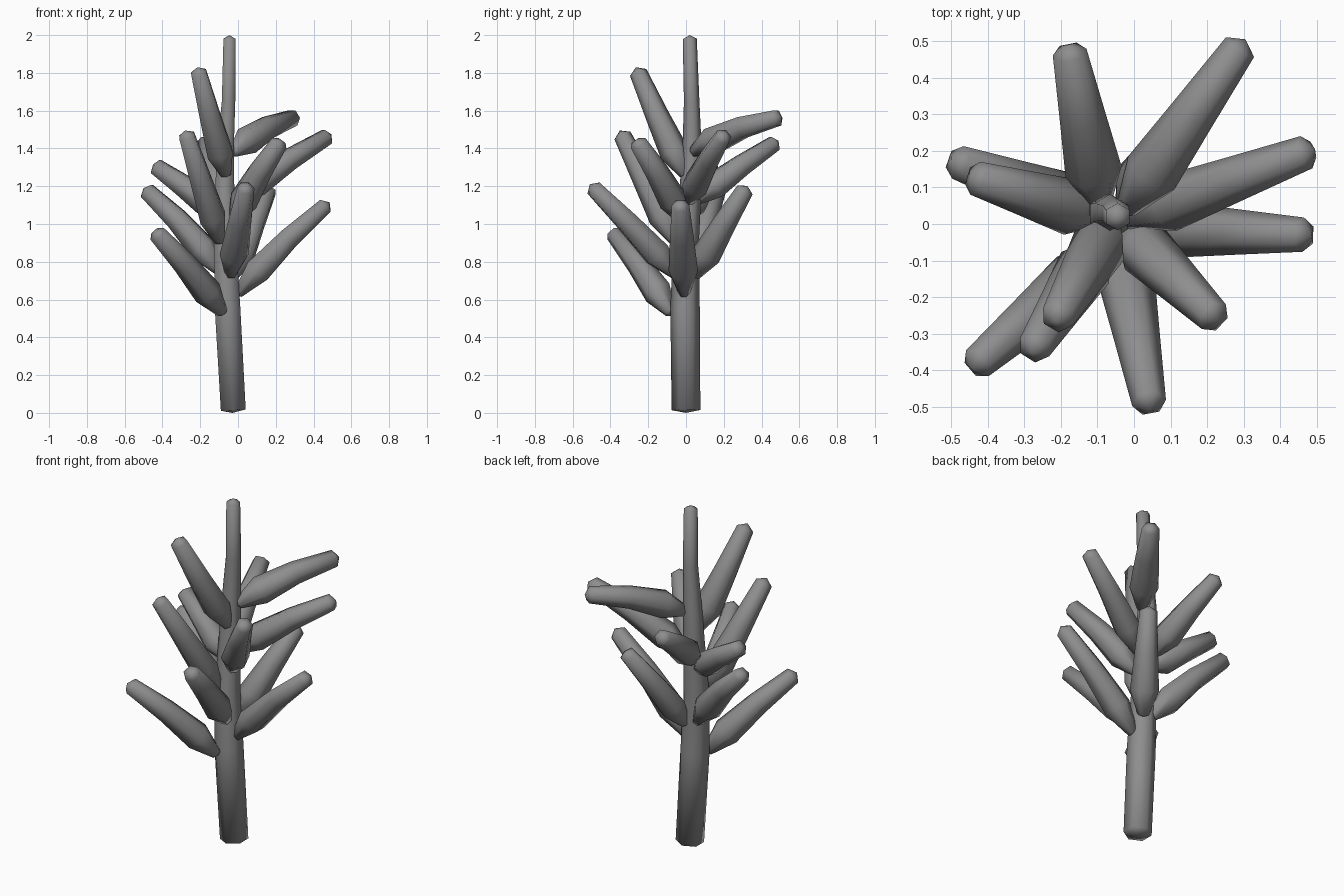
import bpy, bmesh, math
from mathutils import Vector

if "Cube" in bpy.data.objects:
    bpy.data.objects.remove(bpy.data.objects["Cube"])

SIDES = 6
grey = bpy.data.materials.new("dark_grey")
grey.diffuse_color = (0.27, 0.27, 0.27, 1)
grey.use_nodes = True
grey.node_tree.nodes["Principled BSDF"].inputs["Base Color"].default_value = grey.diffuse_color


def tube(name, path, start, end, turn=0.0):
    """Skin (centre, radius) rings into a tapered tube with pointed ends."""
    bm = bmesh.new()
    pts = [Vector(p) for p, r in path]
    rings = []
    for i, (p, r) in enumerate(path):
        t = (pts[min(i + 1, len(pts) - 1)] - pts[max(i - 1, 0)]).normalized()
        ref = Vector((0, 0, 1)) if abs(t.z) < 0.97 else Vector((0, 1, 0))
        u = t.cross(ref).normalized()
        v = u.cross(t)
        rings.append([bm.verts.new(pts[i] + r * (math.cos(a) * u + math.sin(a) * v))
                      for a in (turn + math.tau * k / SIDES for k in range(SIDES))])
    for a, b in zip(rings, rings[1:]):
        for k in range(SIDES):
            n = (k + 1) % SIDES
            bm.faces.new((a[k], a[n], b[n], b[k]))
    for ring, apex in ((rings[0][::-1], start), (rings[-1], end)):
        tip = bm.verts.new(apex)
        for k in range(SIDES):
            bm.faces.new((ring[k], ring[(k + 1) % SIDES], tip))
    bmesh.ops.recalc_face_normals(bm, faces=bm.faces)
    for f in bm.faces:
        f.smooth = True
    mesh = bpy.data.meshes.new(name)
    bm.to_mesh(mesh)
    bm.free()
    mesh.materials.append(grey)
    ob = bpy.data.objects.new(name, mesh)
    bpy.context.collection.objects.link(ob)


def leaf(name, root, tip, lift):
    """Thick leaf: narrow root, swollen belly, tapering to a blunt tip."""
    a, b = Vector(root), Vector(tip)
    path = []
    for f, r in ((.02, .03), (.23, .078), (.57, .063), (.955, .047)):
        p = a.lerp(b, f)
        p.z += lift * 4 * f * (1 - f)
        path.append((p, r))
    tube(name, path, a, b)


# Slightly bowed main stem, hexagon corners facing front and back
tube("trunk", [((-.025, 0, .015), .076), ((-.055, -.005, .55), .078),
               ((-.068, 0, .9), .068), ((-.07, .025, 1.2), .058),
               ((-.065, .032, 1.42), .05), ((-.05, .03, 1.65), .041),
               ((-.045, .02, 1.98), .037)],
     (-.03, 0, 0), (-.045, .02, 2.0), math.radians(30))

# Leaves from bottom to top: root, tip, upward bow
leaves = [
    ((-.075, -.075, .52), (-.445, -.395, .965), .02),
    ((-.01, -.01, .62), (.485, -.03, 1.115), .025),
    ((-.04, -.045, .72), (.045, -.51, 1.21), .01),
    ((-.09, .03, .74), (-.50, .175, 1.19), .03),
    ((-.03, .04, .715), (.17, .325, 1.20), .01),
    ((-.09, -.05, .895), (-.28, -.35, 1.495), 0),
    ((-.085, .02, 1.05), (-.45, .13, 1.315), .005),
    ((-.03, -.01, 1.01), (.23, -.265, 1.445), .02),
    ((-.09, .04, 1.115), (-.18, .49, 1.44), .012),
    ((-.03, .01, 1.115), (.495, .205, 1.475), .02),
    ((-.06, 0, 1.25), (-.215, -.265, 1.83), -.01),
    ((-.03, .03, 1.375), (.305, .505, 1.565), .03),
]
for i, args in enumerate(leaves):
    leaf(f"leaf_{i + 1:02d}", *args)
